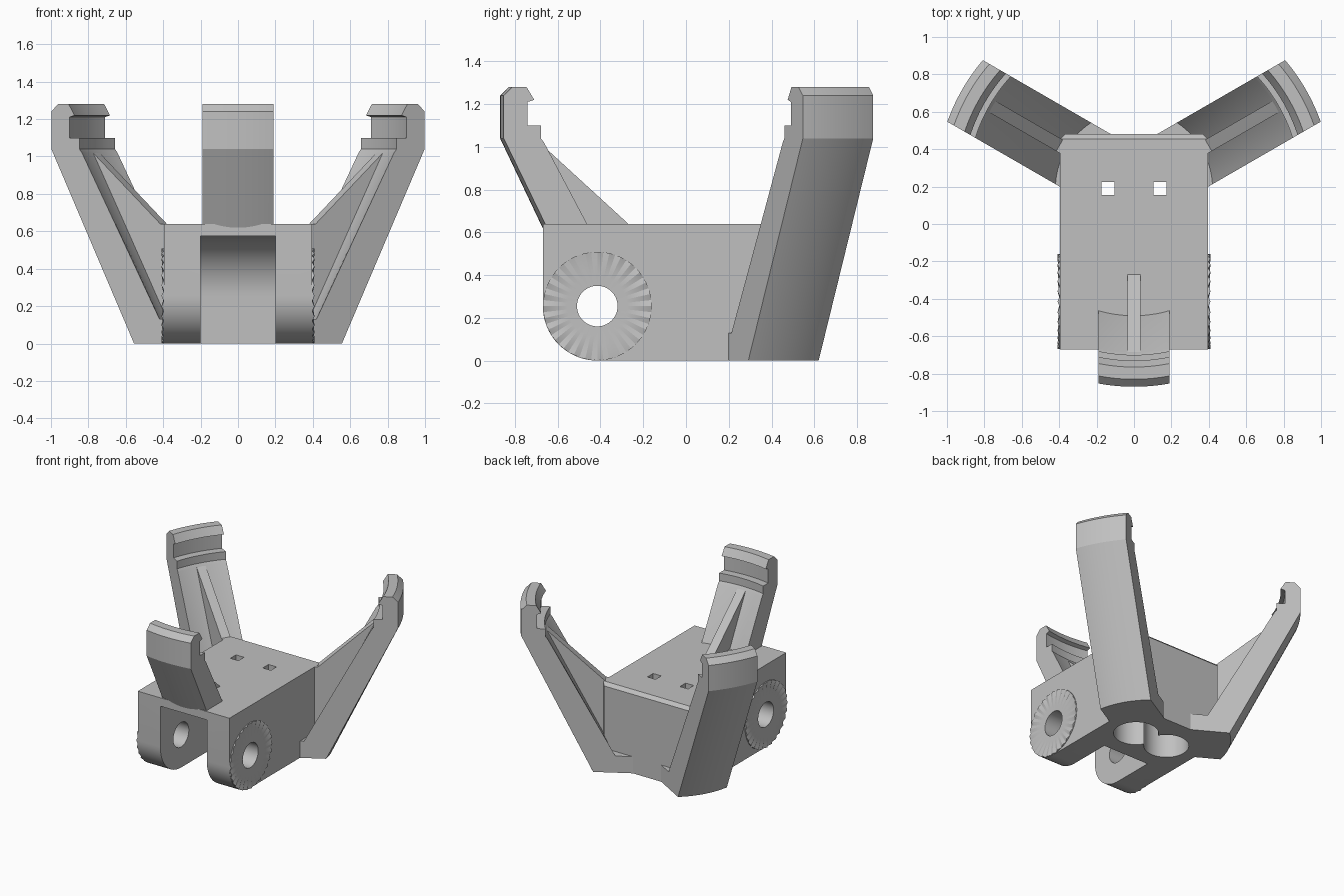
import bpy, bmesh, math
from mathutils import Matrix

cube = bpy.data.objects.get("Cube")
if cube:
    bpy.data.objects.remove(cube, do_unlink=True)

grey = bpy.data.materials.new("plain grey")
grey.use_nodes = True
COLOUR = (0.53, 0.53, 0.53, 1)
grey.diffuse_color = COLOUR
grey.node_tree.nodes["Principled BSDF"].inputs["Base Color"].default_value = COLOUR

HUB_Y = 0.19                 # the three arms radiate from here
PIVOT_Y, PIVOT_Z = -0.415, 0.255
SIDE = 0.395                 # half width of the body
HALF = 0.19                  # half width of an arm


def finish(name, bm, matrix=Matrix()):
    bm.transform(matrix)
    bmesh.ops.recalc_face_normals(bm, faces=bm.faces)
    mesh = bpy.data.meshes.new(name)
    bm.to_mesh(mesh)
    bm.free()
    mesh.materials.append(grey)
    obj = bpy.data.objects.new(name, mesh)
    bpy.context.collection.objects.link(obj)
    return obj


def loft(sections):
    """Closed solid through equal-length closed sections."""
    bm = bmesh.new()
    rows = [[bm.verts.new(p) for p in s] for s in sections]
    for a, b in zip(rows, rows[1:]):
        for i in range(len(a)):
            j = (i + 1) % len(a)
            bm.faces.new((a[i], a[j], b[j], b[i]))
    bm.faces.new(rows[0])
    bm.faces.new(rows[-1])
    return bm


def arc(cy, cz, r, start, end, n):
    angles = [math.radians(start + (end - start) * i / n) for i in range(n + 1)]
    return [(cy + r * math.cos(a), cz + r * math.sin(a)) for a in angles]


def side_prism(profile, half):
    return loft([[(x, y, z) for y, z in profile] for x in (-half, half)])


def cut(target, cutter):
    mod = target.modifiers.new("cut", 'BOOLEAN')
    mod.object, mod.operation, mod.solver = cutter, 'DIFFERENCE', 'EXACT'
    bpy.context.view_layer.objects.active = target
    bpy.ops.object.modifier_apply(modifier=mod.name)
    bpy.data.objects.remove(cutter, do_unlink=True)


def cut_pockets(target):
    """Two overlapping round pockets open at the bottom."""
    for s in (-1, 1):
        bm = bmesh.new()
        bmesh.ops.create_cone(bm, cap_ends=True, segments=40,
                              radius1=0.16, radius2=0.16, depth=1)
        place = Matrix.Translation((s * 0.14, HUB_Y, -0.05 + s * 0.002))
        cut(target, finish("pocket_cutter", bm, place))


# body block with rounded lower front and chamfered back
R = 0.255
profile = [(0.48, 0), (0.48, 0.64), (PIVOT_Y - R, 0.64)]
profile += arc(PIVOT_Y, PIVOT_Z, R, 180, 270, 16)
bm = side_prism(profile, SIDE)
back = [e for e in bm.edges if all(v.co.y > 0.47 for v in e.verts)
        and sum(v.co.z for v in e.verts) > 0.1]
bmesh.ops.bevel(bm, geom=back, offset=0.025, segments=1, affect='EDGES')
body = finish("body", bm)

# front slot with a rounded ceiling, then the pivot bore
slot = [(-1, -0.1), (-1, 0.575)] + arc(PIVOT_Y, 0.25, 0.325, 90, 0, 20) + [(-0.09, -0.1)]
cut(body, finish("slot_cutter", side_prism(slot, 0.2)))
bore = arc(PIVOT_Y, PIVOT_Z, 0.095, 0, 352.5, 47)
cut(body, finish("bore_cutter", side_prism(bore, 1)))

# pockets below, with square holes through the top
cut_pockets(body)
for s in (-1, 1):
    bm = bmesh.new()
    bmesh.ops.create_cube(bm, size=1)
    place = Matrix.Translation((s * 0.14, HUB_Y, 0.5)) @ Matrix.Diagonal((0.07, 0.07, 0.6, 1))
    cut(body, finish("hole_cutter", bm, place))

# three curved clamp arms, each with a central rib; the front one starts at the body top
HOOK = [(1.06, 1.04), (1.06, 1.24), (1.02, 1.28), (0.955, 1.28), (0.92, 1.22),
        (0.95, 1.21), (0.95, 1.10), (0.89, 1.10), (0.89, 1.04), (0.875, 1.02)]
REAR_ARM = [(0.565, 0)] + HOOK + [(0.42, 0.13), (0.25, 0.13), (0.25, 0)]
FRONT_ARM = [(0.851, 0.6)] + HOOK + [(0.66, 0.6)]
RIB_TOP = [(0.92, 1.02), (0.875, 1.02), (0.46, 0.64)]
REAR_RIB = [(0.3, 0.05), (0.45, 0.05)] + RIB_TOP + [(0.3, 0.638)]
FRONT_RIB = [(0.7, 0.6)] + RIB_TOP + [(0.46, 0.6)]
offsets = [HALF * (i / 8 - 1) for i in range(17)]
smooth = [body]
for name, angle, arm_shape, rib_shape in (("left", 30, REAR_ARM, REAR_RIB),
                                          ("right", 150, REAR_ARM, REAR_RIB),
                                          ("front", 270, FRONT_ARM, FRONT_RIB)):
    place = Matrix.Translation((0, HUB_Y, 0)) @ Matrix.Rotation(math.radians(angle), 4, 'Z')
    bm = loft([[(math.sqrt(r * r - p * p), p, z) for r, z in arm_shape] for p in offsets])
    arm = finish(name + "_arm", bm, place)
    if name != "front":
        cut_pockets(arm)
    smooth.append(arm)
    bm = loft([[(r, p, z) for r, z in rib_shape] for p in (-0.035, 0.035)])
    finish(name + "_rib", bm, place)


# toothed rings around the bore on both sides
def toothed_ring(name, s, teeth=28):
    bm = bmesh.new()
    count = teeth * 2
    rings = []
    for radius, ridge, valley in ((0.095, -0.01, -0.01), (0.095, 0.003, 0.003),
                                  (0.14, 0.005, 0.003), (0.254, 0.014, 0.002),
                                  (0.254, -0.01, -0.01)):
        ring = []
        for i in range(count):
            a = math.tau * i / count
            x = s * (SIDE + (valley if i % 2 else ridge))
            ring.append(bm.verts.new((x, PIVOT_Y + radius * math.cos(a),
                                      PIVOT_Z + radius * math.sin(a))))
        rings.append(ring)
    for a, b in zip(rings, rings[1:] + rings[:1]):
        for i in range(count):
            j = (i + 1) % count
            bm.faces.new((a[i], a[j], b[j], b[i]))
    return finish(name, bm)


smooth += [toothed_ring("left_toothed_ring", 1), toothed_ring("right_toothed_ring", -1)]

# smooth the rounded walls, keep the edges sharp
for obj in smooth:
    bpy.ops.object.select_all(action='DESELECT')
    obj.select_set(True)
    bpy.context.view_layer.objects.active = obj
    bpy.ops.object.shade_smooth_by_angle(angle=math.radians(25))
